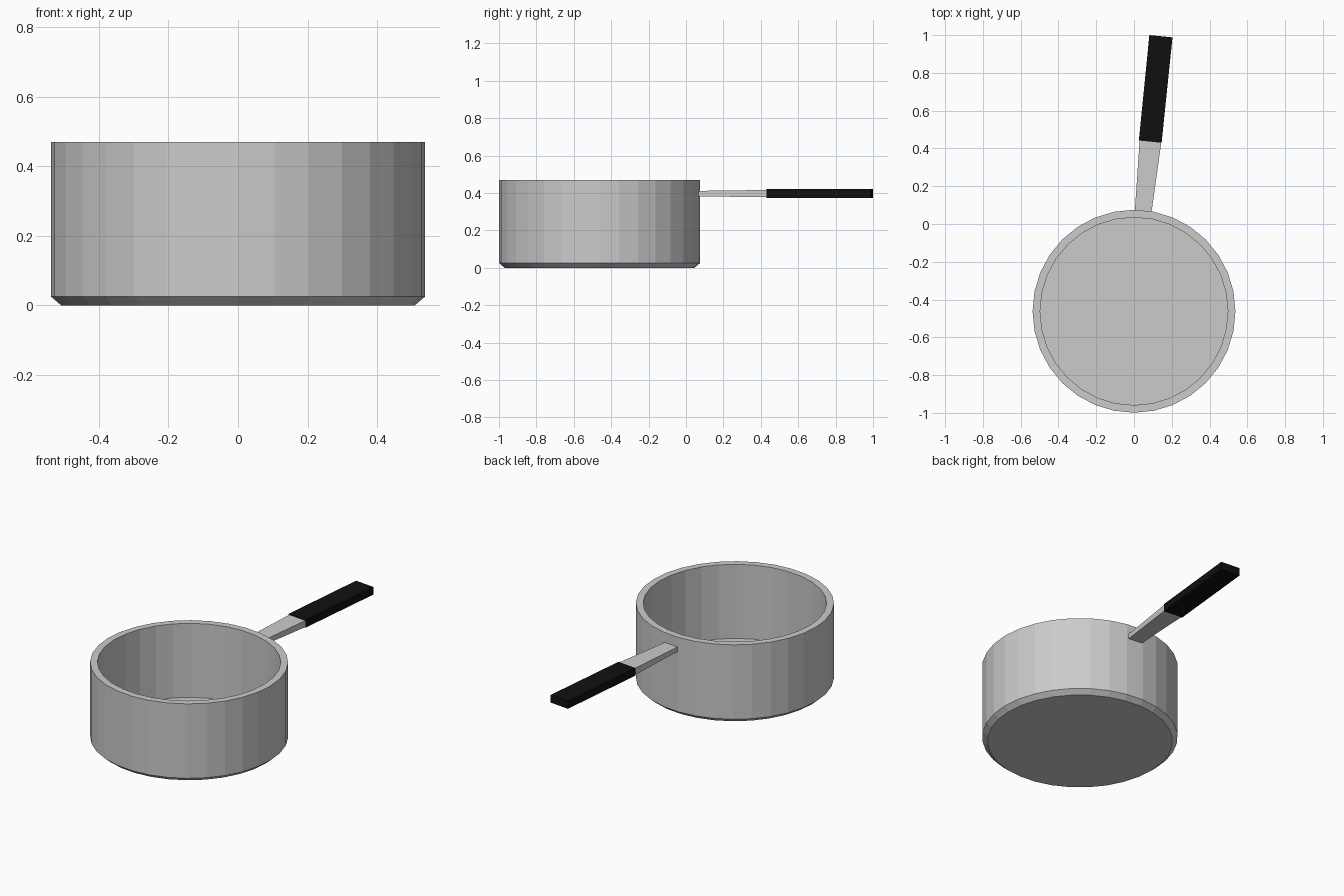
import bpy, math

if "Cube" in bpy.data.objects:
    bpy.data.objects.remove(bpy.data.objects["Cube"])

def make(name, verts, faces, color=None):
    me = bpy.data.meshes.new(name)
    me.from_pydata(verts, [], faces)
    ob = bpy.data.objects.new(name, me)
    bpy.context.collection.objects.link(ob)
    if color:
        mat = bpy.data.materials.new(name)
        mat.diffuse_color = color
        mat.use_nodes = True
        mat.node_tree.nodes["Principled BSDF"].inputs["Base Color"].default_value = mat.diffuse_color
        me.materials.append(mat)
    return ob

def lathe(name, profile, center, n):
    """Revolve (radius, z) points; both ends are closed with n-gons."""
    verts = [(center[0] + r * math.cos(2 * math.pi * i / n),
              center[1] + r * math.sin(2 * math.pi * i / n), z)
             for r, z in profile for i in range(n)]
    faces = [(k * n + i, k * n + (i + 1) % n, (k + 1) * n + (i + 1) % n, (k + 1) * n + i)
             for k in range(len(profile) - 1) for i in range(n)]
    last = (len(profile) - 1) * n
    faces += [tuple(reversed(range(n))), tuple(range(last, last + n))]
    return make(name, verts, faces)

def tapered_bar(name, start, end, color=None):
    """Bar between two sections, each (centre x, y, width, z low, z high)."""
    dx, dy = end[0] - start[0], end[1] - start[1]
    length = math.hypot(dx, dy)
    sx, sy = dy / length, -dx / length
    verts = []
    for x, y, w, lo, hi in (start, end):
        for s, z in ((-1, lo), (1, lo), (1, hi), (-1, hi)):
            verts.append((x + s * sx * w / 2, y + s * sy * w / 2, z))
    faces = [(0, 1, 2, 3), (7, 6, 5, 4)]
    faces += [(i, i + 4, (i + 1) % 4 + 4, (i + 1) % 4) for i in range(4)]
    return make(name, verts, faces, color)

# Pan body: chamfered base, outer wall, flat rim, inner wall, floor
lathe("pan_body", [(0.508, 0), (0.537, 0.025), (0.537, 0.47),
                   (0.497, 0.47), (0.497, 0.027)], (0, -0.462), 32)

# Metal handle arm, set slightly into the wall
tapered_bar("handle_arm", (0.048, 0.06, 0.088, 0.382, 0.411),
            (0.088, 0.445, 0.116, 0.377, 0.416))

# Black grip
tapered_bar("handle_grip", (0.086, 0.436, 0.121, 0.374, 0.42),
            (0.1425, 0.994, 0.123, 0.374, 0.42), (0.005, 0.005, 0.005, 1))
